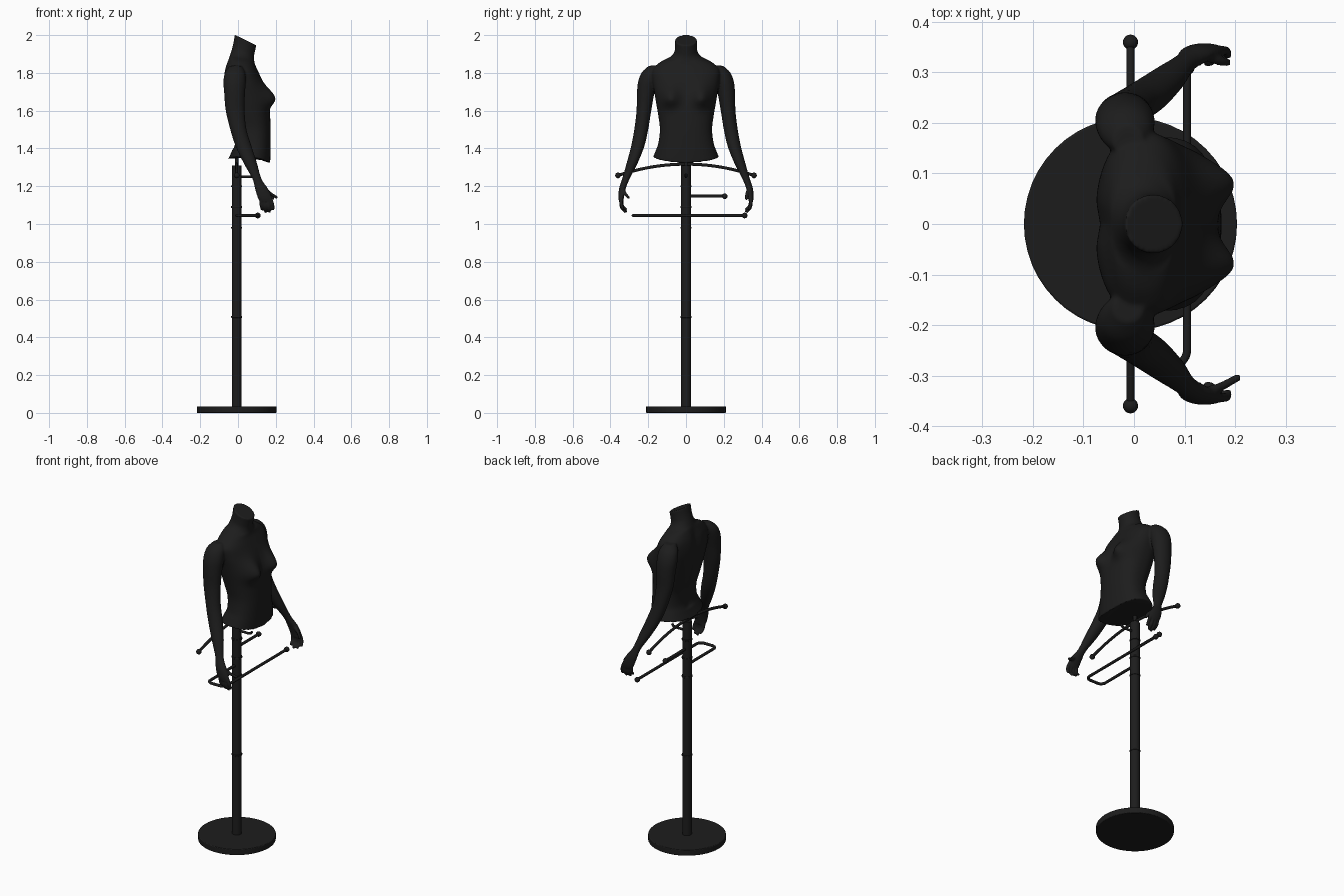
import bpy, bmesh, math
from mathutils import Vector

if "Cube" in bpy.data.objects:
    bpy.data.objects.remove(bpy.data.objects["Cube"])

black = bpy.data.materials.new("matte_black")
black.diffuse_color = (0.012, 0.012, 0.012, 1)
black.use_nodes = True
black.node_tree.nodes["Principled BSDF"].inputs["Base Color"].default_value = black.diffuse_color
PX = -0.007  # pole centre


def spline(rows, per=5):
    """Catmull-Rom resampling of a list of parameter rows."""
    out = []
    for i in range(len(rows) - 1):
        p = [rows[max(0, min(len(rows) - 1, i + k))] for k in (-1, 0, 1, 2)]
        for s in range(per):
            t = s / per
            out.append([0.5 * (2 * b + (c - a) * t + (2 * a - 5 * b + 4 * c - d) * t * t
                               + (3 * b - a - 3 * c + d) * t ** 3) for a, b, c, d in zip(*p)])
    return out + [list(rows[-1])]


def loft(bm, rings):
    """Skin closed rings of points and cap both ends."""
    vs = [[bm.verts.new(p) for p in r] for r in rings]
    n = len(vs[0])
    for a, b in zip(vs, vs[1:]):
        for i in range(n):
            j = (i + 1) % n
            bm.faces.new((a[i], a[j], b[j], b[i]))
    bm.faces.new(vs[0][::-1])
    bm.faces.new(vs[-1])


def finish(bm, name):
    bmesh.ops.recalc_face_normals(bm, faces=bm.faces)
    me = bpy.data.meshes.new(name)
    bm.to_mesh(me)
    bm.free()
    ob = bpy.data.objects.new(name, me)
    bpy.context.collection.objects.link(ob)
    me.materials.append(black)
    return ob


def smooth(ob, deg=40):
    bpy.ops.object.select_all(action='DESELECT')
    ob.select_set(True)
    bpy.context.view_layer.objects.active = ob
    bpy.ops.object.shade_smooth_by_angle(angle=math.radians(deg))


def cylinder(name, r, z0, z1, bevel=0, x=PX):
    bpy.ops.mesh.primitive_cylinder_add(vertices=48, radius=r, depth=z1 - z0, location=(x, 0, (z0 + z1) / 2))
    ob = bpy.context.object
    ob.name = name
    ob.data.materials.append(black)
    if bevel:
        m = ob.modifiers.new("bevel", 'BEVEL')
        m.width, m.segments = bevel, 3
    smooth(ob)


def ball(name, p, r=0.015):
    bpy.ops.mesh.primitive_uv_sphere_add(segments=24, ring_count=14, radius=r, location=p)
    ob = bpy.context.object
    ob.name = name
    ob.data.materials.append(black)
    smooth(ob)


def rod(name, pts, r=0.008):
    cu = bpy.data.curves.new(name, 'CURVE')
    cu.dimensions, cu.bevel_depth, cu.bevel_resolution, cu.use_fill_caps = '3D', r, 4, True
    sp = cu.splines.new('POLY')
    sp.points.add(len(pts) - 1)
    for q, p in zip(sp.points, pts):
        q.co = (*p, 1)
    cu.materials.append(black)
    bpy.context.collection.objects.link(bpy.data.objects.new(name, cu))


# Torso: back z, front z, back x, front x, half width, side lift
torso_rows = [
    (1.343, 1.322, -0.052, 0.170, 0.174, 0.022),
    (1.385, 1.37, -0.033, 0.172, 0.160, 0.012),
    (1.43, 1.43, -0.018, 0.173, 0.146, 0),
    (1.50, 1.50, -0.022, 0.173, 0.138, 0),
    (1.57, 1.57, -0.042, 0.170, 0.146, 0),
    (1.64, 1.64, -0.060, 0.163, 0.158, 0),
    (1.70, 1.70, -0.072, 0.150, 0.168, 0),
    (1.76, 1.76, -0.077, 0.128, 0.178, 0),
    (1.82, 1.81, -0.070, 0.106, 0.178, 0),
    (1.865, 1.845, -0.055, 0.090, 0.138, 0),
    (1.895, 1.87, -0.043, 0.085, 0.085, 0),
    (1.925, 1.89, -0.033, 0.085, 0.063, 0),
    (1.96, 1.915, -0.024, 0.090, 0.058, 0),
    (2.002, 1.946, -0.018, 0.097, 0.058, 0)]
bm = bmesh.new()
rings = []
for zb, zf, xb, xf, hw, lift in spline(torso_rows):
    e = 2 / (2.4 if hw > 0.1 else 2.0)
    ring = []
    for k in range(72):
        c, s = math.cos(k * math.tau / 72), math.sin(k * math.tau / 72)
        u = math.copysign(abs(c) ** e, c)
        y = hw * math.copysign(abs(s) ** e, s)
        x = (xb + xf) / 2 + u * (xf - xb) / 2
        z = zb + (zf - zb) * (u + 1) / 2 + lift * (y / hw) ** 2
        if c > 0:  # bust
            sz = 0.065 if z > 1.665 else 0.045
            x += 0.05 * min(1, 2 * c) * math.exp(-((abs(y) - 0.085) / 0.048) ** 2 - ((z - 1.665) / sz) ** 2)
        elif zb > 1.4:  # spine hollow
            x += 0.010 * math.exp(-(y / 0.03) ** 2) * min(1, hw / 0.17) ** 3
        ring.append((x, y, z))
    rings.append(ring)
loft(bm, rings)

# Arms and palms: x, y, z, x radius, y radius
arm_rows = [
    (-0.012, 0.165, 1.838, 0.030, 0.030), (-0.016, 0.186, 1.805, 0.052, 0.046),
    (-0.018, 0.203, 1.755, 0.059, 0.050), (-0.018, 0.214, 1.69, 0.055, 0.046),
    (-0.015, 0.223, 1.60, 0.050, 0.039), (0.002, 0.237, 1.50, 0.043, 0.037),
    (0.030, 0.256, 1.41, 0.042, 0.035), (0.066, 0.286, 1.32, 0.035, 0.029),
    (0.100, 0.318, 1.24, 0.024, 0.020), (0.123, 0.336, 1.19, 0.034, 0.018),
    (0.140, 0.343, 1.145, 0.038, 0.015), (0.147, 0.343, 1.12, 0.033, 0.012)]
# Fingers, as knuckle, middle and tip
fingers = [
    [(0.121, 0.342, 1.135), (0.124, 0.337, 1.095), (0.128, 0.314, 1.075)],
    [(0.139, 0.344, 1.13), (0.145, 0.340, 1.088), (0.147, 0.313, 1.062)],
    [(0.156, 0.344, 1.13), (0.164, 0.342, 1.090), (0.167, 0.320, 1.062)],
    [(0.170, 0.343, 1.138), (0.183, 0.343, 1.105), (0.187, 0.332, 1.075)]]
for side, thumb_tip in ((-1, (0.209, 0.302, 1.138)), (1, (0.186, 0.320, 1.128))):
    loft(bm, [[(x + rx * math.cos(a), side * (y + ry * math.sin(a)), z)
               for a in [k * math.tau / 32 for k in range(32)]]
              for x, y, z, rx, ry in spline(arm_rows)])
    thumb = [(0.138, 0.334, 1.185), (0.172, 0.322, 1.160), thumb_tip]
    for chain in fingers + [thumb]:
        pts = [Vector((x, side * y, z)) for x, y, z in spline(chain, 4)]
        tube = []
        for i, p in enumerate(pts):
            d = (pts[min(i + 1, len(pts) - 1)] - pts[max(i - 1, 0)]).normalized()
            q = d.to_track_quat('Z', 'Y')
            r = 0.0105 - 0.0028 * i / (len(pts) - 1)
            tube.append([p + q @ Vector((r * math.cos(k * math.tau / 12), r * math.sin(k * math.tau / 12), 0))
                         for k in range(12)])
        loft(bm, tube)
body = finish(bm, "torso_with_arms")
rm = body.modifiers.new("fuse", 'REMESH')
rm.mode, rm.voxel_size, rm.use_smooth_shade = 'VOXEL', 0.005, True
sm = body.modifiers.new("soften", 'SMOOTH')
sm.factor, sm.iterations = 0.5, 4

# Stand
cylinder("base_disc", 0.211, 0, 0.035, 0.004)
cylinder("pole", 0.026, 0.03, 1.31, 0.002)
cylinder("torso_spigot", 0.010, 1.30, 1.37)
for i, z in enumerate((0.508, 0.98, 1.09, 1.20)):
    cylinder(f"pole_ring_{i + 1}", 0.029, z - 0.005, z + 0.005, 0.002)

# Bowed shoulder hanger with end balls
rod("hanger_bar", [(PX, 0.36 * k / 16, 1.317 - 0.06 * (k / 16) ** 2) for k in range(-16, 17)])
for s, n in ((-1, "left"), (1, "right")):
    ball(f"hanger_ball_{n}", (PX, 0.36 * s, 1.257))

# Short side bar
rod("side_bar", [(PX, 0, 1.147), (PX, 0.2, 1.147)])
ball("side_bar_ball", (PX, 0.205, 1.147))

# Trouser rail: out along the left, round the bend and back to the right
r = 0.03
bend = [(0.003 + r - 0.01 - r * math.sin(a), -0.25 - r * math.cos(a), 1.045)
        for a in [math.pi / 2 - k * math.pi / 16 for k in range(9)]]
bend2 = [(0.105 - r + r * math.sin(a), -0.25 - r * math.cos(a), 1.045)
         for a in [k * math.pi / 16 for k in range(9)]]
rod("trouser_rail", [(PX, 0, 1.045)] + bend + bend2 + [(0.105, 0.31, 1.045)])
ball("trouser_rail_ball", (0.105, 0.31, 1.045))

# Small front hook under the torso
rod("front_hook", [(PX, 0, 1.25), (0.07, 0, 1.25), (0.085, 0, 1.254), (0.092, 0, 1.265)], 0.007)
